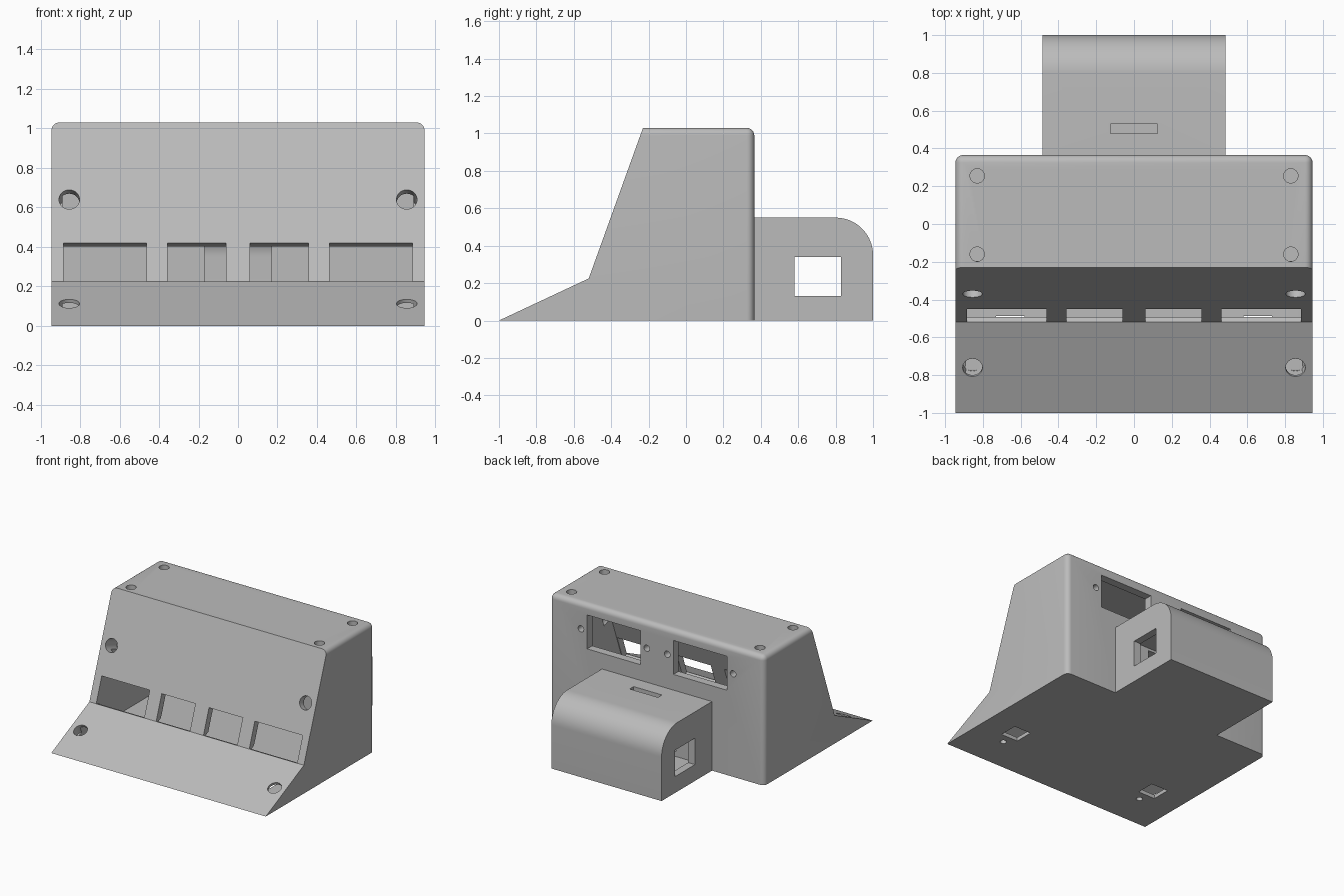
import bpy, bmesh, math
from mathutils import Vector, Matrix

cube = bpy.data.objects.get("Cube")
if cube:
    bpy.data.objects.remove(cube, do_unlink=True)

grey = bpy.data.materials.new("plain grey")
grey.use_nodes = True
colour = (0.5, 0.5, 0.5, 1)
grey.diffuse_color = colour
grey.node_tree.nodes["Principled BSDF"].inputs["Base Color"].default_value = colour


def make_object(name, bm):
    bmesh.ops.recalc_face_normals(bm, faces=bm.faces)
    mesh = bpy.data.meshes.new(name)
    bm.to_mesh(mesh)
    bm.free()
    mesh.materials.append(grey)
    ob = bpy.data.objects.new(name, mesh)
    bpy.context.collection.objects.link(ob)
    return ob


def prism(profile, half_width):
    """Extrude a (y, z) outline evenly to both sides of x = 0."""
    bm = bmesh.new()
    face = bm.faces.new([bm.verts.new((-half_width, y, z)) for y, z in profile])
    ext = bmesh.ops.extrude_face_region(bm, geom=[face])
    moved = [v for v in ext["geom"] if isinstance(v, bmesh.types.BMVert)]
    bmesh.ops.translate(bm, verts=moved, vec=(2 * half_width, 0, 0))
    return bm


def combine(target, tool, operation="DIFFERENCE"):
    tool.hide_render = True
    mod = target.modifiers.new("combine", "BOOLEAN")
    mod.operation, mod.solver, mod.object = operation, "EXACT", tool
    bpy.context.view_layer.objects.active = target
    bpy.ops.object.modifier_apply(modifier=mod.name)
    bpy.data.objects.remove(tool, do_unlink=True)


def cut_box(target, centre, size, tilt=0):
    bm = bmesh.new()
    bmesh.ops.create_cube(bm, size=1, matrix=Matrix.Translation(centre)
                          @ Matrix.Rotation(tilt, 4, "X")
                          @ Matrix.Diagonal((*size, 1)))
    combine(target, make_object("box_cutter", bm))


def cut_hole(target, centre, axis, radius, length):
    bm = bmesh.new()
    turn = Vector(axis).to_track_quat("Z", "Y").to_matrix().to_4x4()
    bmesh.ops.create_cone(bm, cap_ends=True, segments=32, radius1=radius,
                          radius2=radius, depth=length,
                          matrix=Matrix.Translation(centre) @ turn)
    combine(target, make_object("hole_cutter", bm))


def rounded_box(y0, y1, z0, z1, radius):
    """Side outline with a rounded upper rear corner."""
    arc = [(y1 - radius + radius * math.cos(a), z1 - radius + radius * math.sin(a))
           for a in (math.pi / 2 * i / 16 for i in range(17))]
    return [(y0, z0), (y1, z0)] + arc + [(y0, z1)]


# Main housing with rounded top and rear edges
toe, knee, brow = Vector((0, -1, 0)), Vector((0, -0.52, 0.225)), Vector((0, -0.23, 1.03))
bm = prism([toe.yz, knee.yz, brow.yz, (0.365, 1.03), (0.365, 0)], 0.945)
rounded = []
for e in bm.edges:
    a, b = (v.co for v in e.verts)
    top = min(a.z, b.z) > 1
    rear = min(a.y, b.y) > 0.36
    along_x = abs(a.x - b.x) > 1
    if (top and (rear or not along_x)) or (rear and not along_x):
        rounded.append(e)
bmesh.ops.bevel(bm, geom=rounded, offset=0.04, segments=6, profile=0.5, affect="EDGES")
housing = make_object("housing", bm)

# Rear box, merged into the housing
combine(housing, make_object("rear_box", prism(rounded_box(0.33, 1, 0, 0.55, 0.2), 0.485)), "UNION")

# Hollow interiors
cavity = [(-0.89, 0.03), (-0.46, 0.231), (-0.188, 0.97), (0.3, 0.97), (0.3, 0.03)]
combine(housing, make_object("cavity", prism(cavity, 0.89)))
combine(housing, make_object("box_cavity", prism(rounded_box(0.37, 0.94, 0.03, 0.49, 0.14), 0.425)))
cut_box(housing, (0, 0.33, 0.27), (0.34, 0.2, 0.4))

# Side openings and top slot of the rear box
cut_box(housing, (0, 0.705, 0.235), (1.2, 0.25, 0.21))
cut_box(housing, (0, 0.505, 0.53), (0.25, 0.05, 0.2))

# Directions of the two sloping front faces
slope = (brow - knee).normalized()
slope_normal = Vector((0, -slope.z, slope.y))
ramp = (knee - toe).normalized()
ramp_normal = Vector((0, -ramp.z, ramp.y))
tilt = -math.atan2(slope.y, slope.z)
height = 0.207

for side in (-1, 1):
    # Front windows
    for inner, outer in ((0.06, 0.357), (0.463, 0.885)):
        centre = knee + slope * height / 2
        centre.x = side * (inner + outer) / 2
        cut_box(housing, centre, (outer - inner, 0.2, height), tilt)
    # Screw holes on the front faces
    cut_hole(housing, (side * 0.855, -0.37, 0.64), slope_normal, 0.052, 0.3)
    cut_hole(housing, (side * 0.855, -0.76, 0.112), ramp_normal, 0.052, 0.14)
    # Screw holes on the top
    for y in (-0.16, 0.255):
        cut_hole(housing, (side * 0.83, y, 1.03), (0, 0, 1), 0.038, 0.16)
    # Rear connector windows with their screw holes
    cut_box(housing, (side * 0.38, 0.33, 0.81), (0.47, 0.2, 0.27))
    for offset in (-0.29, 0.29):
        cut_hole(housing, (side * 0.38 + offset, 0.33, 0.82), (0, 1, 0), 0.025, 0.2)
    # Openings in the floor
    cut_box(housing, (side * 0.655, -0.563, 0), (0.15, 0.15, 0.1))
    cut_hole(housing, (side * 0.65, -0.713, 0), (0, 0, 1), 0.024, 0.1)

# Smooth rounded edges, crisp corners
bpy.ops.object.select_all(action="DESELECT")
housing.select_set(True)
bpy.context.view_layer.objects.active = housing
bpy.ops.object.shade_smooth_by_angle(angle=math.radians(30))
